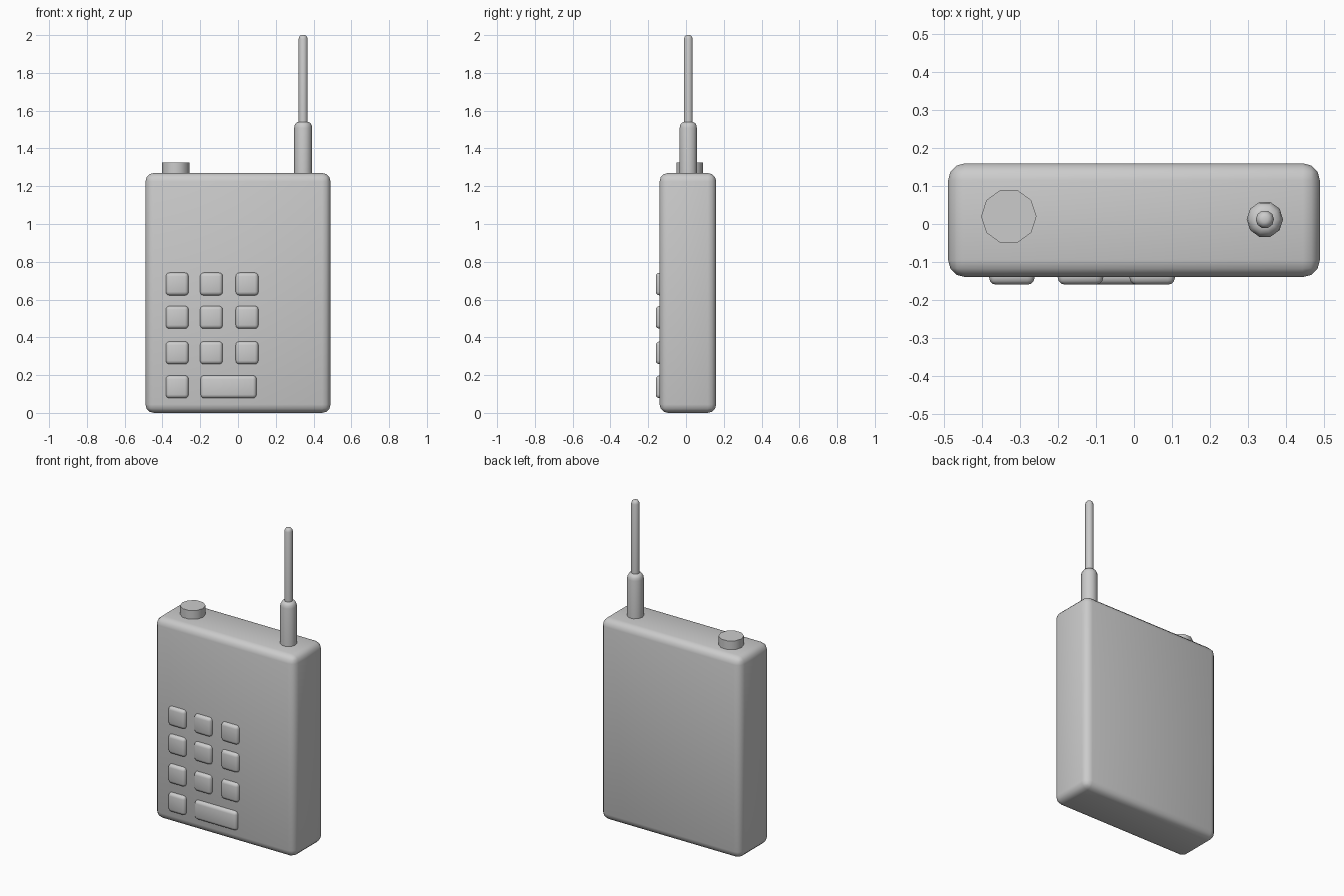
import bpy, bmesh, math

if "Cube" in bpy.data.objects:
    bpy.data.objects.remove(bpy.data.objects["Cube"])


def finish(bm, name):
    bmesh.ops.recalc_face_normals(bm, faces=bm.faces)
    mesh = bpy.data.meshes.new(name)
    bm.to_mesh(mesh)
    bm.free()
    ob = bpy.data.objects.new(name, mesh)
    bpy.context.collection.objects.link(ob)
    bpy.ops.object.select_all(action='DESELECT')
    ob.select_set(True)
    bpy.context.view_layer.objects.active = ob
    bpy.ops.object.shade_smooth_by_angle(angle=math.radians(40))
    return ob


def rounded_box(name, lo, hi, radius, segments=3):
    bm = bmesh.new()
    bmesh.ops.create_cube(bm, size=1)
    for v in bm.verts:
        v.co = [a + (c + 0.5) * (b - a) for a, b, c in zip(lo, hi, v.co)]
    bmesh.ops.bevel(bm, geom=bm.edges[:], offset=radius, segments=segments,
                    profile=0.5, affect='EDGES', clamp_overlap=True)
    return finish(bm, name)


def turned(name, x, y, profile, sides=10):
    # closed solid of revolution from (radius, z) pairs
    bm = bmesh.new()
    rings = []
    for r, z in profile:
        rings.append([bm.verts.new((x + r * math.cos(math.tau * i / sides),
                                    y + r * math.sin(math.tau * i / sides), z))
                      for i in range(sides)])
    for a, b in zip(rings, rings[1:]):
        for i in range(sides):
            j = (i + 1) % sides
            bm.faces.new((a[i], a[j], b[j], b[i]))
    bm.faces.new(rings[0])
    bm.faces.new(rings[-1])
    return finish(bm, name)


# Handset body
rounded_box("body", (-0.49, -0.14, 0), (0.49, 0.16, 1.27), 0.045)

# Keypad: three full rows, then one small and one wide key
columns = [(-0.382, -0.262), (-0.201, -0.081), (-0.012, 0.108)]
keys = [(c, z) for z in (0.622, 0.446, 0.258) for c in columns]
keys += [(columns[0], 0.078), ((-0.198, 0.098), 0.078)]
for n, ((x0, x1), z) in enumerate(keys, 1):
    rounded_box(f"key_{n}", (x0, -0.16, z), (x1, -0.10, z + 0.12), 0.019)

# Volume knob
turned("knob", -0.33, 0.02, [(0.073, 1.25), (0.073, 1.325)])

# Antenna: thick sleeve and thin rod with rounded tips
turned("antenna_sleeve", 0.345, 0.012,
       [(0.048, 1.25), (0.048, 1.508), (0.045, 1.523), (0.038, 1.535), (0.025, 1.541)])
turned("antenna_rod", 0.345, 0.012,
       [(0.024, 1.52), (0.024, 1.980), (0.021, 1.990), (0.016, 1.997), (0.008, 2.0)])
